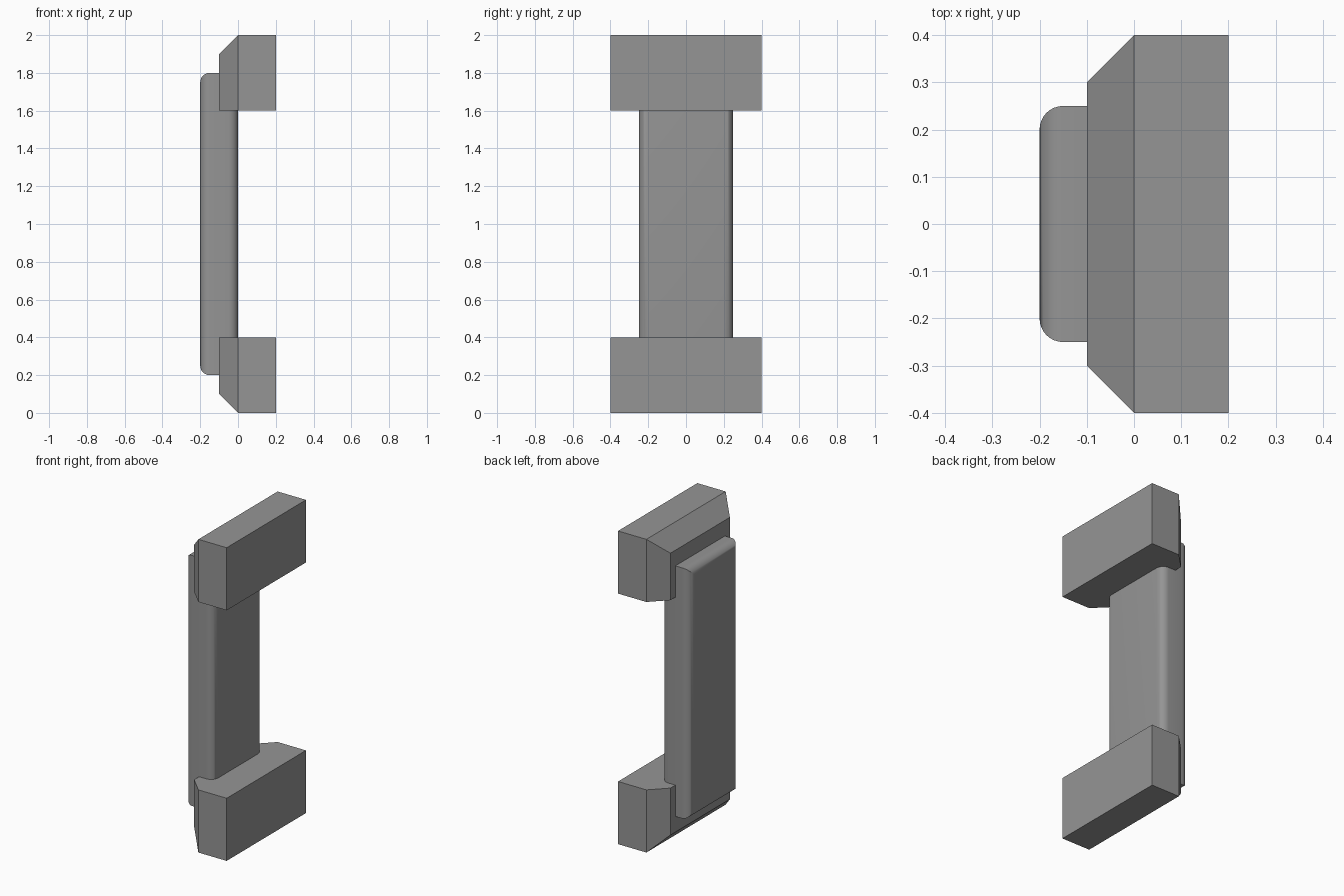
import bpy
import bmesh
from math import sin, cos, pi, radians

if "Cube" in bpy.data.objects:
    bpy.data.objects.remove(bpy.data.objects["Cube"], do_unlink=True)

grey = bpy.data.materials.new("mid_grey")
grey.use_nodes = True
colour = (0.3, 0.3, 0.3, 1)
grey.diffuse_color = colour
grey.node_tree.nodes["Principled BSDF"].inputs["Base Color"].default_value = colour


def loft(name, rings):
    """Join rectangular rings (x, half width, bottom, top) into a closed solid."""
    bm = bmesh.new()
    loops = [[bm.verts.new(p) for p in
              ((x, -w, lo), (x, w, lo), (x, w, hi), (x, -w, hi))]
             for x, w, lo, hi in rings]
    for a, b in zip(loops, loops[1:]):
        for i in range(4):
            j = (i + 1) % 4
            bm.faces.new((a[i], a[j], b[j], b[i]))
    bm.faces.new(loops[0])
    bm.faces.new(loops[-1])
    bmesh.ops.recalc_face_normals(bm, faces=bm.faces)
    mesh = bpy.data.meshes.new(name)
    bm.to_mesh(mesh)
    bm.free()
    mesh.materials.append(grey)
    obj = bpy.data.objects.new(name, mesh)
    bpy.context.collection.objects.link(obj)
    return obj


# Mounting blocks, chamfered on the sides and the outer end
CH = 0.1
loft("lower_block", [(0.2, 0.4, 0, 0.4), (0, 0.4, 0, 0.4), (-0.1, 0.4 - CH, CH, 0.4)])
loft("upper_block", [(0.2, 0.4, 1.6, 2), (0, 0.4, 1.6, 2), (-0.1, 0.4 - CH, 1.6, 2 - CH)])

# Grip bar, with rounded rims on both broad faces
R, STEPS = 0.05, 8
rim = [(R * (1 - sin(a)), R * (1 - cos(a)))
       for a in (pi / 2 * (1 - i / STEPS) for i in range(STEPS + 1))]
outer = [(-0.2 + depth, inset) for depth, inset in rim]
inner = [(-depth, inset) for depth, inset in reversed(rim)]
bar = loft("grip_bar", [(x, 0.25 - d, 0.2 + d, 1.8 - d) for x, d in outer + inner])

bpy.ops.object.select_all(action="DESELECT")
bar.select_set(True)
bpy.context.view_layer.objects.active = bar
bpy.ops.object.shade_smooth_by_angle(angle=radians(30))
